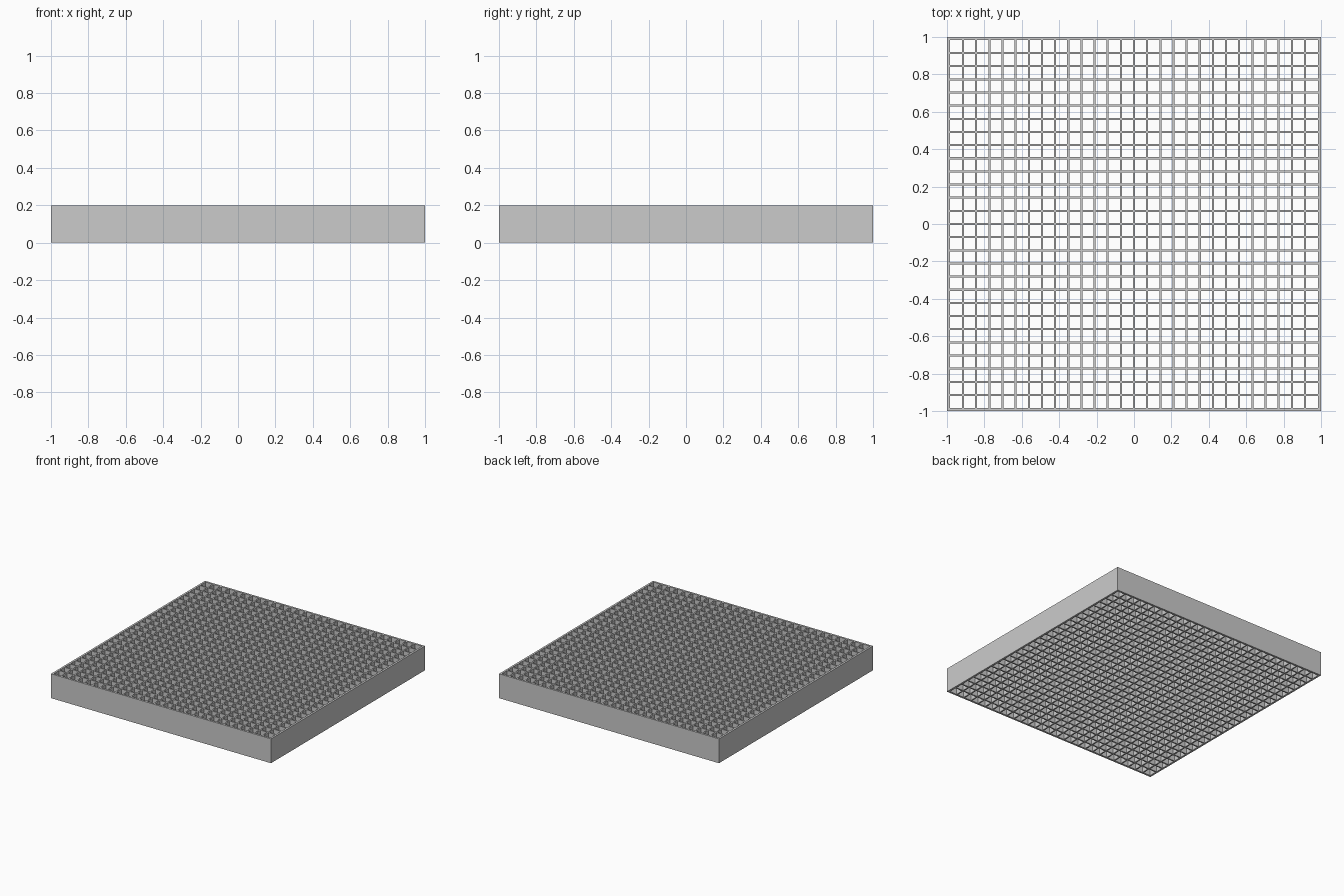
import bpy
import bmesh

HALF = 1.0        # half of the outer width
HEIGHT = 0.2
RIM = 0.016       # outer frame thickness
BAR = 0.011       # inner bar thickness
PITCH = 0.0703    # distance between bar centres
BARS = 27

cube = bpy.data.objects.get("Cube")
if cube:
    bpy.data.objects.remove(cube, do_unlink=True)

grey = bpy.data.materials.new("light_grey")
grey.use_nodes = True
colour = (0.6, 0.6, 0.6, 1)
grey.diffuse_color = colour
grey.node_tree.nodes["Principled BSDF"].inputs["Base Color"].default_value = colour

# Lines of the lattice: solid strips alternate with open gaps
lines = [-HALF, -HALF + RIM]
for i in range(BARS):
    centre = (i - BARS // 2) * PITCH
    lines += [centre - BAR / 2, centre + BAR / 2]
lines += [HALF - RIM, HALF]
n = len(lines)

# Flat lattice: every strip and crossing is a face, the cells stay open
bm = bmesh.new()
verts = [[bm.verts.new((x, y, 0)) for y in lines] for x in lines]
for i in range(n - 1):
    for j in range(n - 1):
        if i % 2 == 0 or j % 2 == 0:
            bm.faces.new((verts[i][j], verts[i + 1][j],
                          verts[i + 1][j + 1], verts[i][j + 1]))

# Raise the lattice to full height, keeping the underside
raised = bmesh.ops.extrude_face_region(bm, geom=bm.faces[:], use_keep_orig=True)
top = [g for g in raised["geom"] if isinstance(g, bmesh.types.BMVert)]
bmesh.ops.translate(bm, verts=top, vec=(0, 0, HEIGHT))
bmesh.ops.recalc_face_normals(bm, faces=bm.faces[:])

mesh = bpy.data.meshes.new("grille_panel")
bm.to_mesh(mesh)
bm.free()
mesh.materials.append(grey)
panel = bpy.data.objects.new("grille_panel", mesh)
bpy.context.collection.objects.link(panel)
